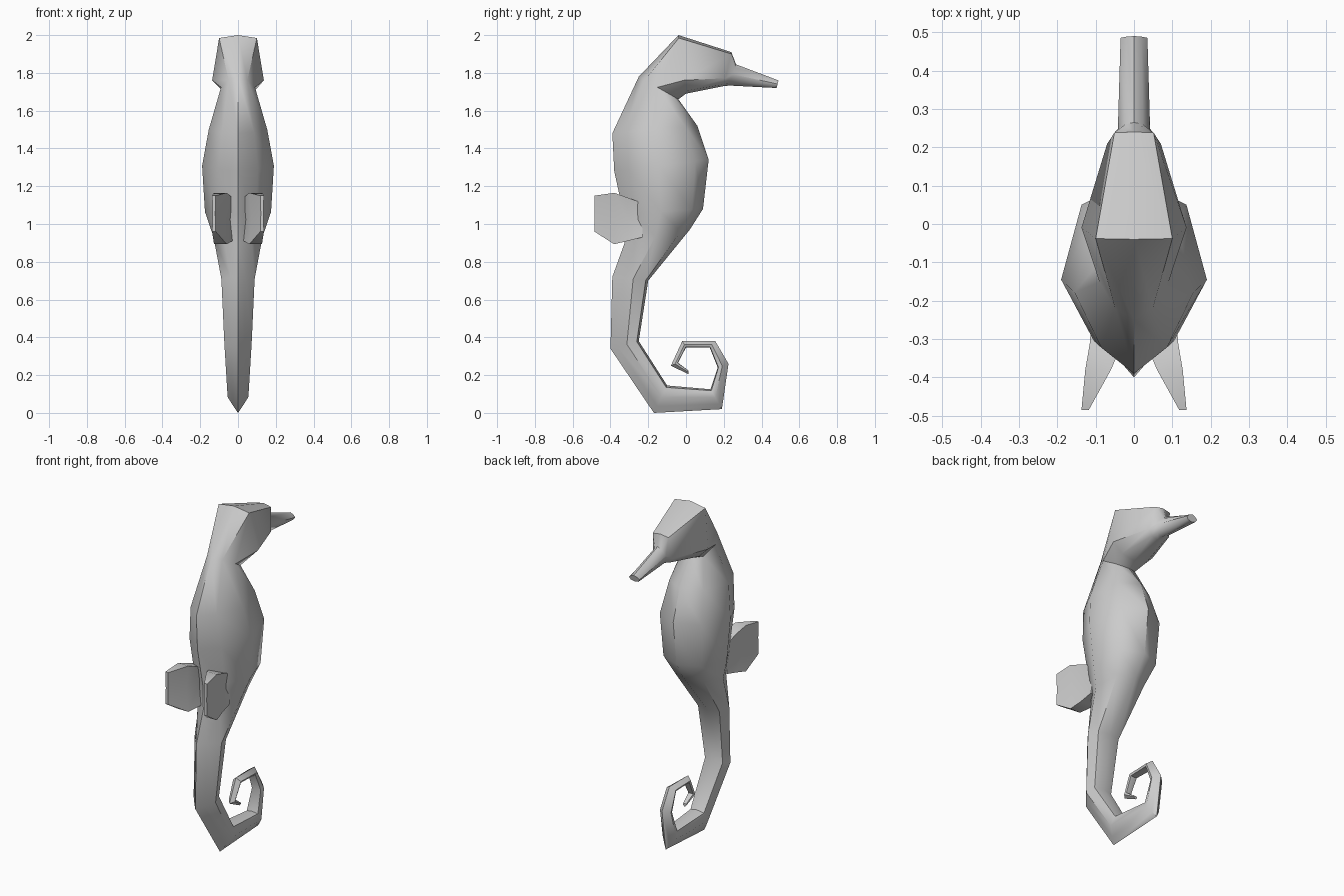
import bpy, bmesh, math

if "Cube" in bpy.data.objects:
    bpy.data.objects.remove(bpy.data.objects["Cube"])


def loft(name, rings):
    """Skin equal-sized rings of points and cap both ends."""
    bm = bmesh.new()
    loops = [[bm.verts.new(p) for p in ring] for ring in rings]
    n = len(loops[0])
    for a, b in zip(loops, loops[1:]):
        for i in range(n):
            j = (i + 1) % n
            bm.faces.new((a[i], a[j], b[j], b[i]))
    bm.faces.new(loops[0])
    bm.faces.new(loops[-1])
    bmesh.ops.recalc_face_normals(bm, faces=bm.faces)
    me = bpy.data.meshes.new(name)
    bm.to_mesh(me)
    bm.free()
    ob = bpy.data.objects.new(name, me)
    bpy.context.collection.objects.link(ob)
    bpy.context.view_layer.objects.active = ob
    for o in bpy.context.selected_objects:
        o.select_set(False)
    ob.select_set(True)
    bpy.ops.object.shade_smooth_by_angle(angle=math.radians(50))
    return ob


# Half cross-sections: (fraction of half width, fraction from back ridge to belly)
SHAPES = {
    "head": [(0.73, 0.05), (1, 0.77), (0.6, 0.95)],
    "body": [(0.55, 0.15), (1, 0.47), (0.72, 0.86)],
    "tail": [(0.45, 0.25), (1, 0.58), (0.8, 0.93)],
}


def section(back, front, w, kind):
    def at(x, t):
        return (x, back[0] + (front[0] - back[0]) * t, back[1] + (front[1] - back[1]) * t)
    half = SHAPES[kind]
    return ([at(0, 0)] + [at(w * f, t) for f, t in half] + [at(0, 1)]
            + [at(-w * f, t) for f, t in reversed(half)])


# Body from snout tip to curled tail: back point, belly point, half width
stations = [
    ((0.49, 1.76), (0.48, 1.72), 0.035, "body"),
    ((0.265, 1.845), (0.23, 1.733), 0.042, "body"),
    ((0.24, 1.91), (0.20, 1.73), 0.07, "head"),
    ((-0.04, 2.0), (0.0, 1.69), 0.137, "head"),
    ((-0.25, 1.78), (-0.04, 1.66), 0.09, "body"),
    ((-0.39, 1.48), (0.06, 1.52), 0.155, "body"),
    ((-0.38, 1.28), (0.12, 1.34), 0.19, "body"),
    ((-0.33, 1.05), (0.09, 1.08), 0.175, "body"),
    ((-0.325, 0.90), (0.02, 0.97), 0.13, "body"),
    ((-0.39, 0.72), (-0.20, 0.70), 0.088, "tail"),
    ((-0.40, 0.34), (-0.25, 0.38), 0.072, "tail"),
    ((-0.17, 0.0), (-0.10, 0.145), 0.055, "tail"),
    ((0.19, 0.02), (0.13, 0.125), 0.045, "tail"),
    ((0.225, 0.26), (0.168, 0.24), 0.036, "tail"),
    ((0.155, 0.38), (0.125, 0.347), 0.03, "tail"),
    ((-0.02, 0.38), (0.0, 0.347), 0.025, "tail"),
    ((-0.08, 0.25), (-0.042, 0.265), 0.02, "tail"),
    ((0.012, 0.205), (0.012, 0.225), 0.012, "tail"),
]
loft("seahorse_body", [section(*s) for s in stations])

# Paired fins: y, inner x, outer x, bottom z, top z, with a pinched middle
fin = [
    (-0.23, 0.02, 0.11, 0.93, 1.11),
    (-0.31, 0.03, 0.115, 0.91, 1.14),
    (-0.38, 0.06, 0.127, 0.893, 1.165),
    (-0.485, 0.118, 0.137, 0.96, 1.15),
]
for side, label in ((1, "right"), (-1, "left")):
    rings = []
    for y, xi, xo, zb, zt in fin:
        zm, pinch = (zb + zt) / 2, (xo - xi) * 0.15
        rings.append([(side * x, y, z) for x, z in (
            (xi, zb), (xo, zb), (xo - pinch, zm), (xo, zt), (xi, zt), (xi + pinch, zm))])
    loft(label + "_fin", rings)
